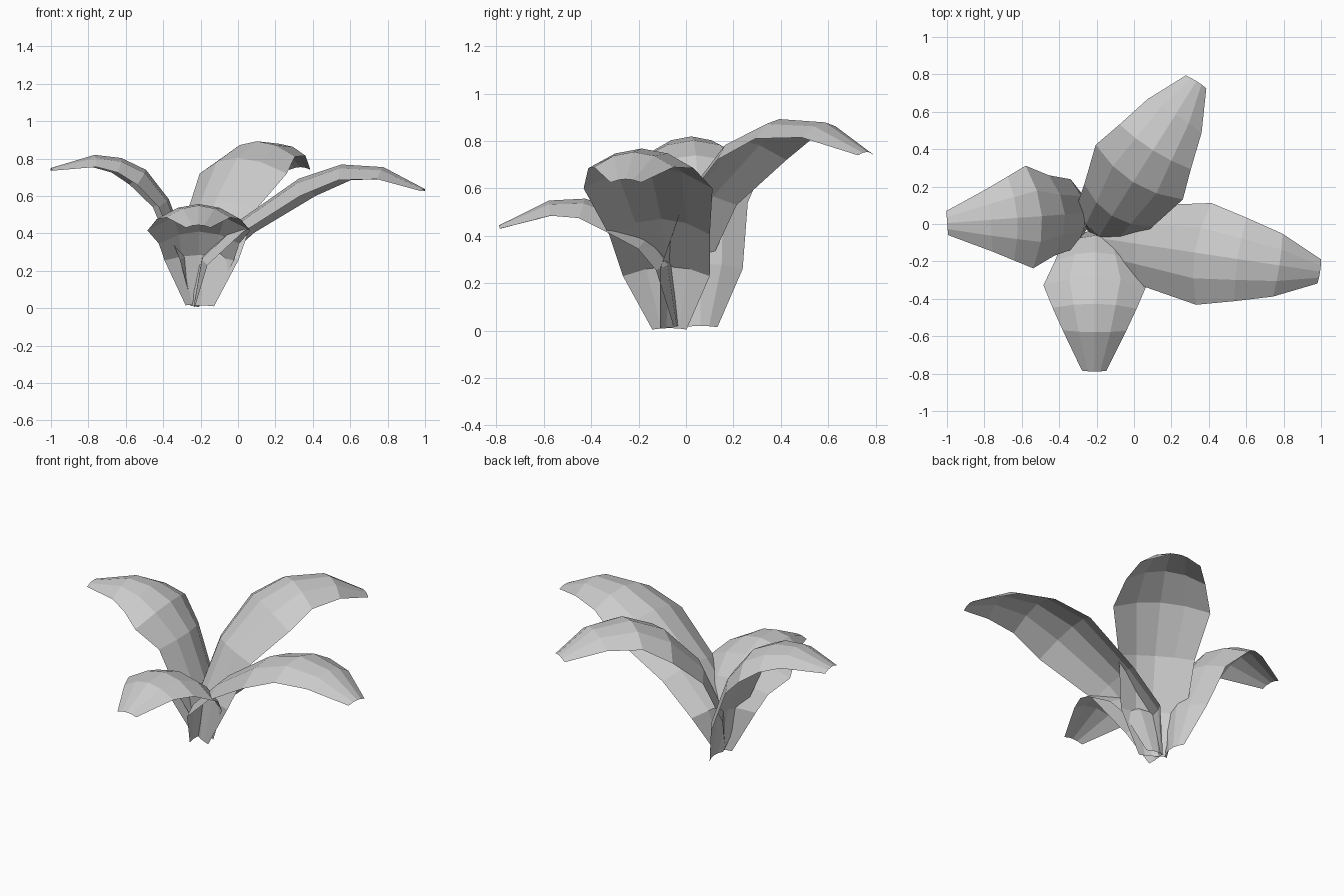
import bpy
from mathutils import Vector

if "Cube" in bpy.data.objects:
    bpy.data.objects.remove(bpy.data.objects["Cube"])

# Half-widths shared by all leaves, from root to tip
HALF = [0.073, 0.185, 0.215, 0.275, 0.225, 0.17, 0.065]
ACROSS = [-1, -0.5, 0, 0.5, 1]


def leaf(name, root, tip, rows):
    """Arching leaf: rows are (distance along root-tip line, edge height)."""
    root, tip = Vector((*root, 0)), Vector((*tip, 0))
    d = (tip - root).normalized()
    side = Vector((-d.y, d.x, 0))
    up = Vector((0, 0, 1))
    verts, faces = [], []
    n, last = len(ACROSS), len(rows) - 1
    for i, ((r, z), w) in enumerate(zip(rows, HALF)):
        a, b = rows[max(i - 1, 0)], rows[min(i + 1, last)]
        t = Vector((b[0] - a[0], b[1] - a[1])).normalized()
        normal = up * t.x - d * t.y
        for u in ACROSS:
            bow = 0.38 * w * (1 - u * u) * (0.6 if i in (0, last) else 1)
            p = root + d * r + up * z + side * (u * w) + normal * bow
            verts.append(p)
    for i in range(last):
        for j in range(n - 1):
            k = i * n + j
            faces.append((k, k + n, k + n + 1, k + 1))
    mesh = bpy.data.meshes.new(name)
    mesh.from_pydata(verts, [], faces)
    mesh.update()
    ob = bpy.data.objects.new(name, mesh)
    bpy.context.collection.objects.link(ob)
    return ob


# Four leaves fanning from one root
leaf("left_leaf", (-0.25, 0.06), (-1.0, 0.005),
     [(0, 0.015), (0.075, 0.26), (0.19, 0.54), (0.31, 0.66),
      (0.41, 0.725), (0.52, 0.755), (0.75, 0.735)])
leaf("right_leaf", (-0.22, -0.07), (1.0, -0.255),
     [(0, 0.005), (0.085, 0.23), (0.28, 0.405), (0.60, 0.60),
      (0.80, 0.685), (1.0, 0.69), (1.225, 0.625)])
leaf("front_leaf", (-0.207, -0.05), (-0.213, -0.79),
     [(0, 0.015), (0.075, 0.255), (0.15, 0.345), (0.28, 0.415),
      (0.40, 0.475), (0.52, 0.485), (0.735, 0.43)])
leaf("back_leaf", (-0.19, -0.07), (0.335, 0.765),
     [(0, 0.01), (0.07, 0.26), (0.20, 0.53), (0.41, 0.72),
      (0.57, 0.81), (0.765, 0.815), (0.98, 0.74)])
